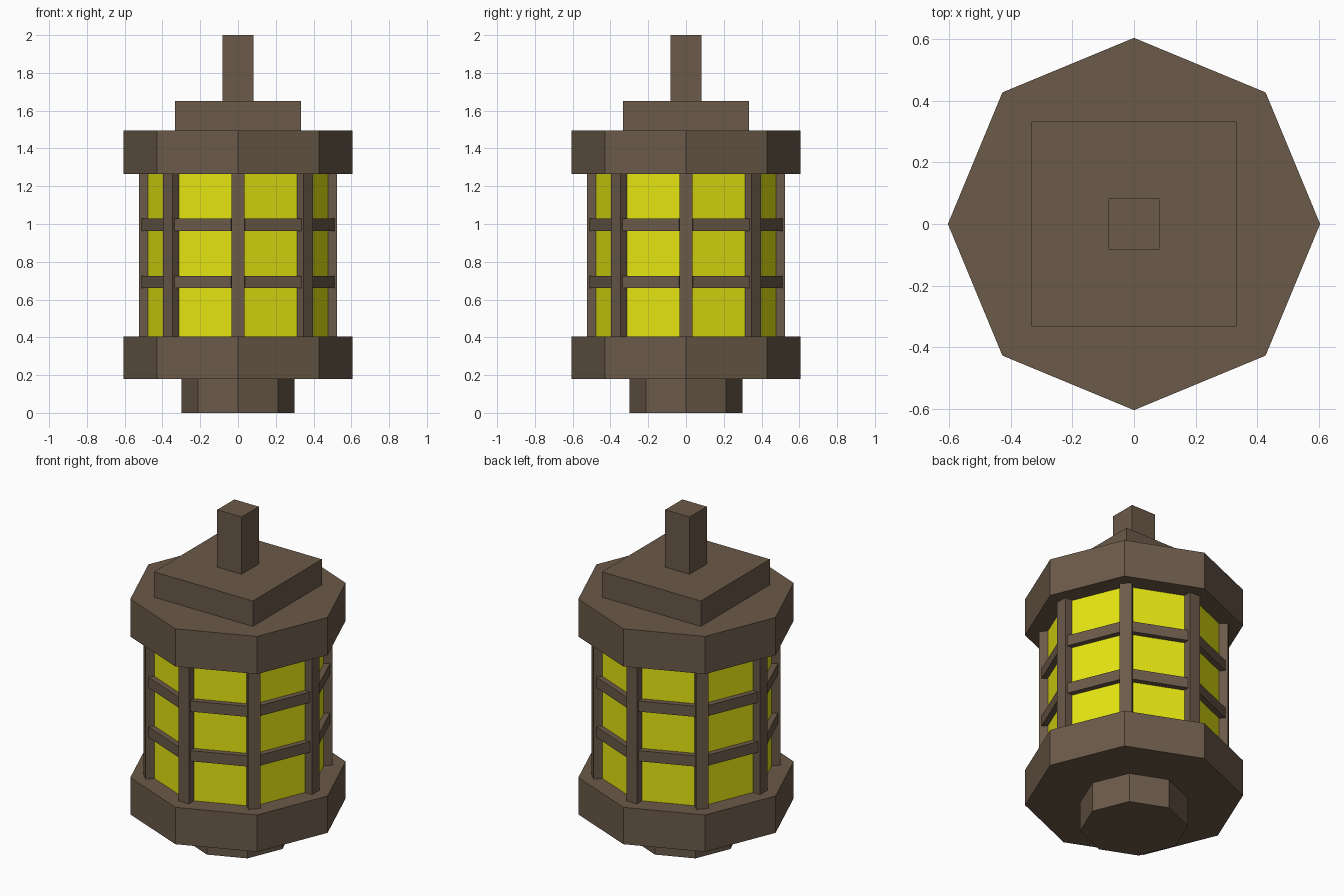
import bpy
from math import pi, cos, sin

cube = bpy.data.objects.get("Cube")
if cube:
    bpy.data.objects.remove(cube, do_unlink=True)


def material(name, colour):
    mat = bpy.data.materials.new(name)
    mat.use_nodes = True
    mat.diffuse_color = colour
    mat.node_tree.nodes["Principled BSDF"].inputs["Base Color"].default_value = colour
    return mat


BROWN = material("dark brown metal", (0.147, 0.102, 0.067, 1))
YELLOW = material("yellow glass", (0.79, 0.79, 0.006, 1))


def finish(name, mat):
    obj = bpy.context.object
    obj.name = name
    obj.data.materials.append(mat)
    return obj


def octagon(name, radius, low, high, mat=BROWN):
    """Eight-sided prism with corners on the axes."""
    bpy.ops.mesh.primitive_cylinder_add(
        vertices=8, radius=radius, depth=high - low, location=(0, 0, (low + high) / 2))
    return finish(name, mat)


def box(name, size, low, high, radius=0, angle=0):
    """Box whose local x axis points outward at the given angle."""
    bpy.ops.mesh.primitive_cube_add(
        size=1, location=(radius * cos(angle), radius * sin(angle), (low + high) / 2),
        rotation=(0, 0, angle))
    obj = finish(name, BROWN)
    obj.scale = (size[0], size[1], high - low)
    return obj


# Stacked body
octagon("foot", 0.30, 0, 0.18)
octagon("base_ring", 0.605, 0.18, 0.405)
octagon("glass", 0.49, 0.405, 1.265, YELLOW)
octagon("top_ring", 0.605, 1.265, 1.495)
box("cap", (0.667, 0.667), 1.495, 1.65)
box("hanger", (0.165, 0.165), 1.65, 2)

# Corner posts and the two crossbars on each pane
for i in range(8):
    corner = i * pi / 4
    box(f"post_{i + 1}", (0.07, 0.07), 0.405, 1.265, 0.49, corner)
    for level, low in (("lower", 0.66), ("upper", 0.963)):
        box(f"{level}_crossbar_{i + 1}", (0.065, 0.323), low, low + 0.065,
            0.453, corner + pi / 8)
